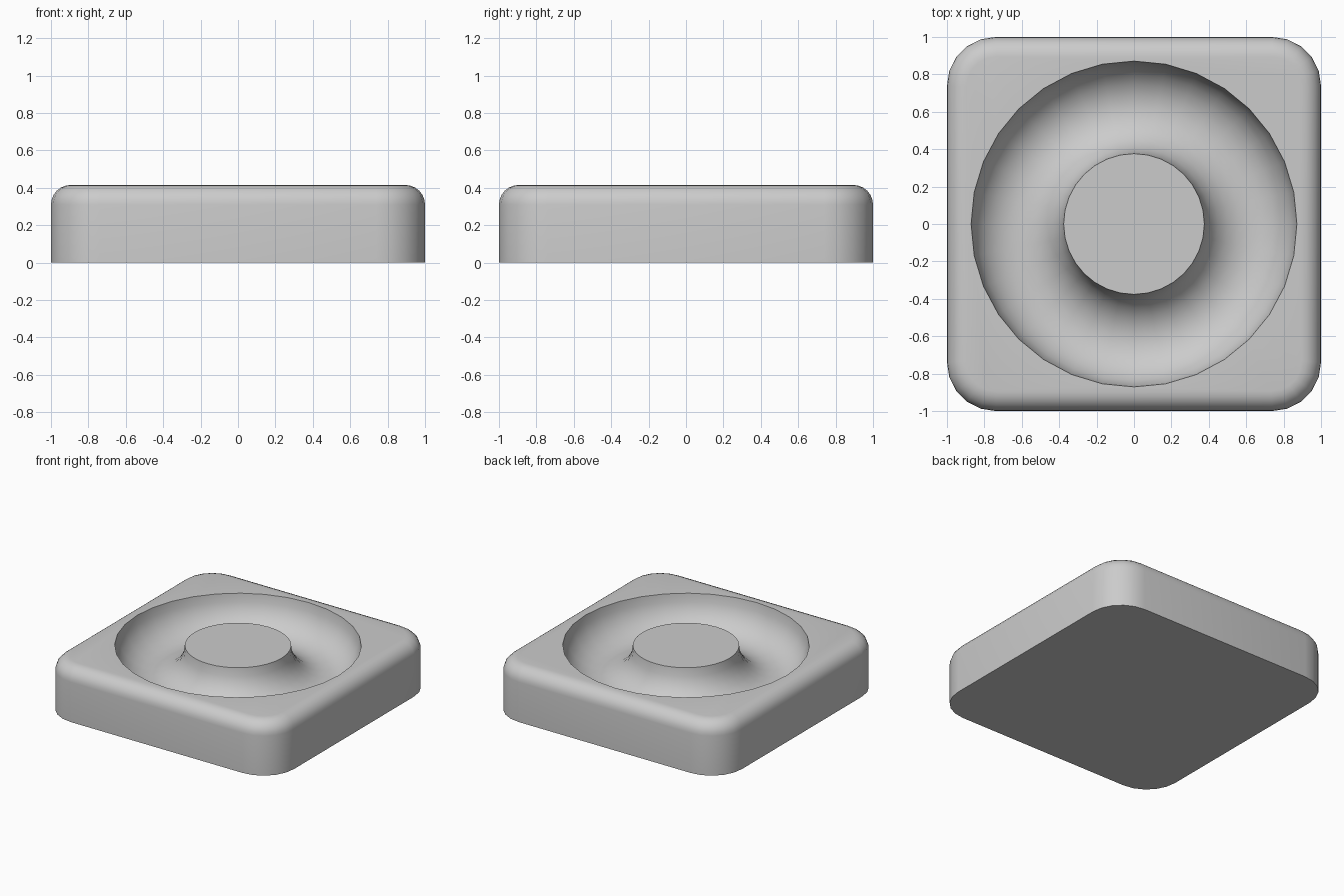
import bpy, bmesh, math

if "Cube" in bpy.data.objects:
    bpy.data.objects.remove(bpy.data.objects["Cube"])

H = 0.415

# Slab: box with rounded corners and a rounded upper rim
bm = bmesh.new()
bmesh.ops.create_cube(bm, size=1)
for v in bm.verts:
    v.co = (v.co.x * 2, v.co.y * 2, (v.co.z + 0.5) * H)
upright = [e for e in bm.edges if abs(e.verts[0].co.z - e.verts[1].co.z) > 0.1]
bmesh.ops.bevel(bm, geom=upright, offset=0.26, segments=5, profile=0.5, affect='EDGES')
rim = [e for e in bm.edges if all(v.co.z > H - 1e-4 for v in e.verts)]
bmesh.ops.bevel(bm, geom=rim, offset=0.105, segments=6, profile=0.5, affect='EDGES')
bmesh.ops.recalc_face_normals(bm, faces=bm.faces)
mesh = bpy.data.meshes.new("tray_slab")
bm.to_mesh(mesh)
bm.free()
slab = bpy.data.objects.new("tray_slab", mesh)
bpy.context.collection.objects.link(slab)

# Ring groove cut around the central post
bpy.ops.mesh.primitive_torus_add(major_radius=0.6235, minor_radius=0.2475,
                                 major_segments=32, minor_segments=24,
                                 location=(0, 0, H))
cutter = bpy.context.object
cutter.name = "groove_cutter"
bpy.context.view_layer.objects.active = slab
cut = slab.modifiers.new("groove", 'BOOLEAN')
cut.operation = 'DIFFERENCE'
cut.solver = 'EXACT'
cut.object = cutter
bpy.ops.object.select_all(action='DESELECT')
slab.select_set(True)
bpy.ops.object.modifier_apply(modifier="groove")
bpy.data.objects.remove(cutter)
bpy.ops.object.shade_smooth_by_angle(angle=math.radians(35))
